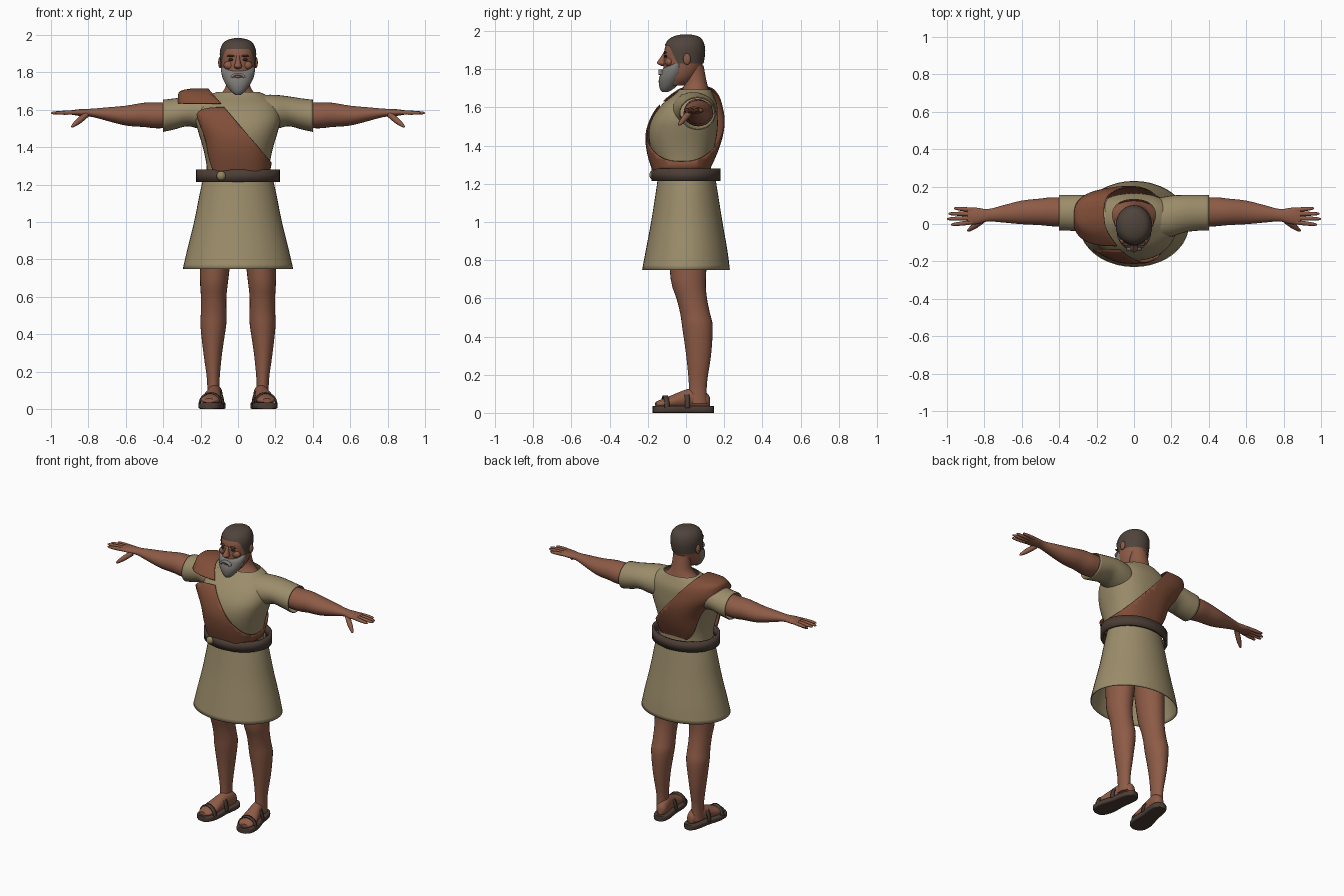
import bpy
import bmesh
from math import cos, sin, pi, radians
from mathutils import Matrix, Vector

default_cube = bpy.data.objects.get("Cube")
if default_cube:
    bpy.data.objects.remove(default_cube, do_unlink=True)


def material(name, red, green, blue):
    mat = bpy.data.materials.new(name)
    mat.use_nodes = True
    colour = (red, green, blue, 1)
    mat.diffuse_color = colour
    shader = mat.node_tree.nodes["Principled BSDF"]
    shader.inputs["Base Color"].default_value = colour
    shader.inputs["Roughness"].default_value = 0.8
    return mat


skin = material("brown skin", 0.27, 0.105, 0.062)
cloth = material("khaki cloth", 0.33, 0.265, 0.145)
rust = material("rust cloth", 0.22, 0.077, 0.04)
leather = material("dark leather", 0.072, 0.047, 0.036)
hair_dark = material("dark hair", 0.08, 0.058, 0.045)
beard_grey = material("grey beard", 0.21, 0.2, 0.185)
brass = material("dull brass", 0.3, 0.23, 0.11)
eye_black = material("eye black", 0.02, 0.015, 0.012)


def finish(name, bm, mat, mirror=False, thickness=0, matrix=None):
    """Turn a bmesh into a smooth object, optionally mirrored and thickened."""
    if matrix:
        bm.transform(matrix)
    bmesh.ops.recalc_face_normals(bm, faces=bm.faces)
    mesh = bpy.data.meshes.new(name)
    bm.to_mesh(mesh)
    bm.free()
    mesh.materials.append(mat)
    mesh.polygons.foreach_set("use_smooth", [True] * len(mesh.polygons))
    mesh.set_sharp_from_angle(angle=radians(45))
    obj = bpy.data.objects.new(name, mesh)
    bpy.context.scene.collection.objects.link(obj)
    if thickness:
        solid = obj.modifiers.new("thickness", "SOLIDIFY")
        solid.thickness = thickness
    if mirror:
        obj.modifiers.new("mirror", "MIRROR")
    return obj


def smooth_sections(sections, steps):
    """Catmull-Rom interpolation between the given cross-sections."""
    result = []
    last = len(sections) - 1
    for i in range(last):
        a, b, c, d = (sections[min(max(i + k, 0), last)] for k in (-1, 0, 1, 2))
        for s in range(steps):
            t = s / steps
            result.append([q + 0.5 * t * (r - p + t * (2 * p - 5 * q + 4 * r - w
                           + t * (3 * (q - r) + w - p)))
                           for p, q, r, w in zip(a, b, c, d)])
    result.append(sections[-1])
    return result


def place(axis, along, u, v):
    return {"X": (along, u, v), "Y": (u, along, v), "Z": (u, v, along)}[axis]


def loft(sections, axis="Z", sides=28, power=2, steps=3, caps=True):
    """Skin superellipses: (position, centre u, centre v, half u, half v)."""
    bm = bmesh.new()
    rings = []
    for along, cu, cv, hu, hv in smooth_sections(sections, steps):
        ring = []
        for k in range(sides):
            c, s = cos(2 * pi * k / sides), sin(2 * pi * k / sides)
            u = cu + hu * abs(c) ** (2 / power) * (1 if c > 0 else -1)
            v = cv + hv * abs(s) ** (2 / power) * (1 if s > 0 else -1)
            ring.append(bm.verts.new(place(axis, along, u, v)))
        rings.append(ring)
    for low, high in zip(rings, rings[1:]):
        for k in range(sides):
            n = (k + 1) % sides
            bm.faces.new((low[k], low[n], high[n], high[k]))
    if caps:
        bm.faces.new(rings[0])
        bm.faces.new(rings[-1])
    return bm


def trim(bm, planes, keep):
    """Cut along planes, then delete the faces that fail the keep rule."""
    for point, normal in planes:
        bmesh.ops.bisect_plane(bm, geom=bm.verts[:] + bm.edges[:] + bm.faces[:],
                               plane_co=point, plane_no=normal)
    gone = [f for f in bm.faces if not keep(f.calc_center_median())]
    bmesh.ops.delete(bm, geom=gone, context="FACES")
    return bm


def ball(name, centre, radii, mat, mirror=False):
    bm = bmesh.new()
    bmesh.ops.create_uvsphere(bm, u_segments=16, v_segments=10, radius=1)
    shape = Matrix.Translation(centre) @ Matrix.Diagonal((*radii, 1))
    return finish(name, bm, mat, mirror, matrix=shape)


def band(axis, centre, hu, hv, width, turn):
    """A strip that follows an ellipse, either a full ring or an arch."""
    bm = bmesh.new()
    along, cu, cv = centre
    rows = []
    for k in range(41):
        a = turn * k / 40
        rows.append([bm.verts.new(place(axis, along + side * width / 2,
                     cu + hu * cos(a), cv + hv * sin(a))) for side in (-1, 1)])
    for p, q in zip(rows, rows[1:]):
        bm.faces.new((p[0], q[0], q[1], p[1]))
    bmesh.ops.remove_doubles(bm, verts=bm.verts, dist=0.0001)
    return bm


def rod(name, start, end, r_start, r_end, mat, mirror=True):
    """A tapered finger with a rounded tip."""
    axis = Vector(end) - Vector(start)
    size = axis.length
    bm = loft([(0, 0, 0, r_start, r_start), (size * 0.5, 0, 0, r_start, r_start),
               (size * 0.9, 0, 0, r_end, r_end), (size, 0, 0, r_end / 3, r_end / 3)],
              sides=10, steps=2)
    turn = axis.to_track_quat("Z", "Y").to_matrix().to_4x4()
    return finish(name, bm, mat, mirror, matrix=Matrix.Translation(start) @ turn)


# Legs
finish("legs", loft([
    (0.05, .132, .062, .034, .05), (0.15, .132, .062, .033, .047),
    (0.3, .135, .066, .05, .065), (0.45, .132, .06, .069, .08),
    (0.52, .13, .048, .068, .078), (0.6, .13, .03, .068, .08),
    (0.7, .127, .012, .076, .092), (0.95, .11, .01, .09, .11)]), skin, True)

# Feet and sandals, turned slightly outwards
foot_pose = Matrix.Translation((.13, 0, 0)) @ Matrix.Rotation(radians(9), 4, "Z")
finish("feet", loft([
    (-.16, 0, .045, .025, .012), (-.14, 0, .047, .046, .02), (-.09, 0, .055, .053, .032),
    (-.04, 0, .065, .046, .042), (.01, 0, .075, .039, .05), (.07, 0, .075, .037, .055),
    (.11, 0, .065, .03, .04), (.125, 0, .06, .015, .025)], "Y"), skin, True, matrix=foot_pose)
finish("sandal_soles", loft([
    (-.175, 0, .018, .025, .018), (-.155, 0, .018, .052, .018), (-.09, 0, .018, .066, .018),
    (0, 0, .018, .054, .018), (.08, 0, .018, .052, .018), (.125, 0, .018, .042, .018),
    (.145, 0, .018, .02, .018)], "Y", power=6), leather, True, matrix=foot_pose)
for name, y, half, height in (("toe_straps", -.11, .062, .065), ("ankle_straps", 0, .056, .092)):
    finish(name, band("Y", (y, 0, .025), half, height, .026, pi),
           leather, True, .008, foot_pose)

# Skirt, tunic body and sleeves
finish("skirt", loft([
    (0.75, 0, 0, .295, .23), (0.85, 0, .003, .272, .214), (1.0, 0, .004, .235, .187),
    (1.15, 0, .004, .205, .163), (1.25, 0, .003, .182, .148)],
    sides=40, caps=False), cloth, thickness=.006)
finish("tunic_body", loft([
    (1.22, 0, -.01, .17, .14), (1.3, 0, -.012, .168, .143), (1.4, 0, -.018, .188, .17),
    (1.48, 0, -.015, .212, .18), (1.55, 0, -.004, .228, .17), (1.62, 0, .02, .215, .142),
    (1.67, 0, .042, .165, .1), (1.695, 0, .048, .115, .083)],
    sides=40, power=2.3, caps=False), cloth)
finish("sleeves", loft([
    (.13, .03, 1.58, .11, .1), (.2, .042, 1.588, .11, .092), (.27, .055, 1.592, .1, .08),
    (.34, .06, 1.578, .096, .083), (.4, .06, 1.568, .095, .086)],
    "X", caps=False), cloth, True, .005)

# Sash: a loose shell cut along the diagonal and opened for the right arm
diagonal = Vector((.345, 0, .295))
diagonal_point = Vector((-.13, 0, 1.68))


def on_sash(c):
    under_arm = c.x < 0 and -.14 < c.y < .115 and c.z < 1.635
    return (c - diagonal_point).dot(diagonal) < 0 and not under_arm


finish("sash", trim(loft([
    (1.27, 0, -.027, .172, .15), (1.36, 0, -.02, .188, .184), (1.45, 0, -.01, .207, .203),
    (1.53, -.02, .005, .237, .198), (1.6, -.07, .02, .25, .173), (1.66, -.13, .042, .192, .132),
    (1.7, -.19, .055, .12, .085), (1.715, -.2, .06, .04, .03)], sides=56, power=2.6),
    [(diagonal_point, diagonal), ((0, -.14, 0), (0, 1, 0)), ((0, .115, 0), (0, 1, 0)),
     ((0, 0, 1.635), (0, 0, 1))], on_sash), rust, thickness=.006)

# Belt and buckle
finish("belt", band("Z", (1.247, 0, 0), .224, .182, .066, 2 * pi), leather, thickness=.018)
ball("buckle", (-.09, -.172, 1.247), (.025, .02, .025), brass)

# Arms and hands
finish("arms", loft([
    (.25, .06, 1.58, .07, .065), (.42, .065, 1.57, .078, .069), (.5, .065, 1.573, .071, .065),
    (.6, .062, 1.569, .063, .053), (.7, .054, 1.577, .046, .036), (.78, .047, 1.584, .033, .022),
    (.84, .043, 1.585, .044, .019), (.89, .042, 1.586, .044, .012)], "X"), skin, True)
for finger, y, tip_x, tip_y in (("index", .01, .978, -.004), ("middle", .032, 1, .027),
                                ("ring", .054, .992, .055), ("little", .075, .962, .084)):
    rod(finger + "_fingers", (.86, y, 1.586), (tip_x, tip_y, 1.583), .0115, .008, skin)
rod("thumbs", (.81, .02, 1.575), (.89, -.038, 1.508), .016, .009, skin)

# Neck and head
finish("neck", loft([
    (1.61, 0, .045, .14, .08), (1.66, 0, .045, .12, .08), (1.7, 0, .05, .08, .067),
    (1.74, 0, .05, .062, .057), (1.82, 0, .035, .058, .057)]), skin)
head_sections = [
    (1.715, 0, -.055, .045, .05), (1.75, 0, -.035, .07, .08), (1.8, 0, -.02, .085, .098),
    (1.86, 0, -.012, .09, .105), (1.91, 0, -.008, .092, .103), (1.95, 0, -.004, .077, .086),
    (1.97, 0, 0, .052, .058), (1.98, 0, 0, .015, .017)]
finish("head", loft(head_sections), skin)

# Hair: a slightly larger shell with a cut hairline
hair_sections = [(z + .003, x, y, hx + .005, hy + .005) for z, x, y, hx, hy in head_sections]
temple = Vector((0, -.05, 1.84))
temple_slope = Vector((0, 1, .45))
finish("hair", trim(loft(hair_sections), [((0, 0, 1.83), (0, 0, 1)), ((0, 0, 1.925), (0, 0, 1)),
       (temple, temple_slope)],
       lambda c: c.z > 1.925 or (c.z > 1.83 and (c - temple).dot(temple_slope) > 0)), hair_dark)

# Beard and moustache
finish("beard", loft([
    (1.68, 0, -.11, .015, .015), (1.7, 0, -.1, .04, .038), (1.74, 0, -.083, .068, .06),
    (1.775, 0, -.068, .084, .066), (1.805, 0, -.058, .09, .062), (1.83, 0, -.045, .09, .035)]),
    beard_grey)
finish("moustache", band("Y", (-.128, 0, 1.772), .04, .026, .03, pi), beard_grey, thickness=.014)
ball("mouth", (0, -.131, 1.776), (.02, .007, .006), skin)

# Facial features
finish("nose", loft([
    (1.818, 0, -.118, .01, .012), (1.83, 0, -.125, .021, .027), (1.845, 0, -.122, .017, .025),
    (1.87, 0, -.113, .011, .016), (1.89, 0, -.108, .01, .009)], sides=14), skin)
ball("cheeks", (.045, -.088, 1.838), (.032, .022, .024), skin, True)
ball("ears", (.095, .005, 1.853), (.011, .02, .03), skin, True)
ball("eyes", (.037, -.106, 1.868), (.015, .009, .007), eye_black, True)
ball("eyebrows", (.038, -.109, 1.888), (.022, .009, .005), hair_dark, True)
